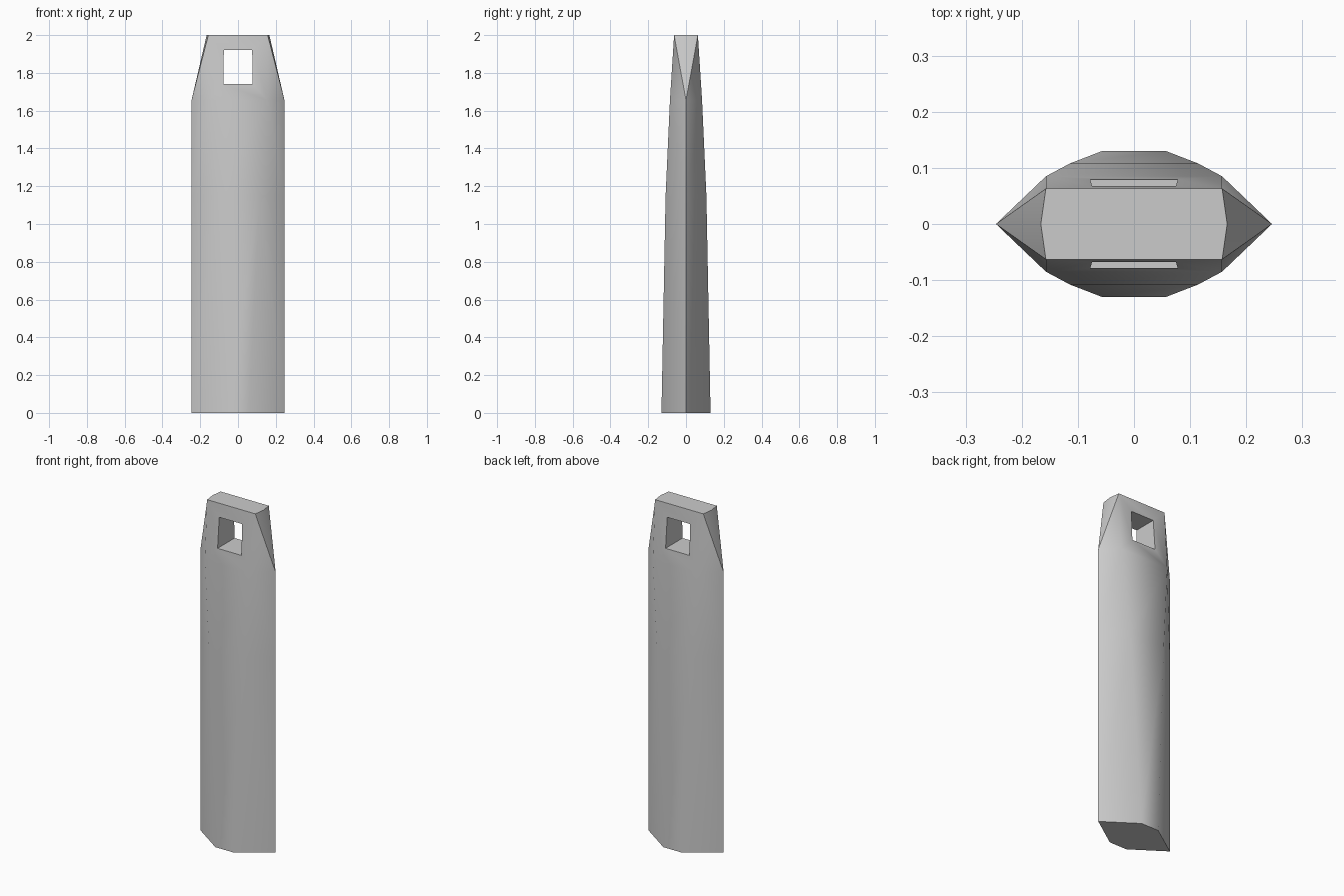
import bpy, bmesh
from mathutils import Vector

if "Cube" in bpy.data.objects:
    bpy.data.objects.remove(bpy.data.objects["Cube"])


def finish(bm, name):
    bmesh.ops.recalc_face_normals(bm, faces=bm.faces)
    mesh = bpy.data.meshes.new(name)
    bm.to_mesh(mesh)
    bm.free()
    obj = bpy.data.objects.new(name, mesh)
    bpy.context.collection.objects.link(obj)
    return obj


# Body: hexagonal rings (z, tip x, shoulder x, shoulder y) lofted upward
rings = [(0, 0.246, 0.057, 0.13), (1.15, 0.246, 0.114, 0.108),
         (1.655, 0.246, 0.157, 0.085), (2.0, 0.166, 0.157, 0.063)]
bm = bmesh.new()
loops = []
for z, tip, sx, sy in rings:
    pts = [(tip, 0), (sx, sy), (-sx, sy), (-tip, 0), (-sx, -sy), (sx, -sy)]
    loops.append([bm.verts.new((x, y, z)) for x, y in pts])

for lower, upper in zip(loops, loops[1:]):
    for i in range(6):
        j = (i + 1) % 6
        a, b, c, d = lower[i], lower[j], upper[j], upper[i]
        if i in (1, 4):                       # broad front and back
            bm.faces.new((a, b, c, d))
        elif i in (0, 3):                     # split from the tip vertex
            bm.faces.new((a, b, c))
            bm.faces.new((a, c, d))
        else:
            bm.faces.new((a, b, d))
            bm.faces.new((b, c, d))
bm.faces.new(loops[0])
bm.faces.new(loops[-1])

# Keep the end chamfers crisp
for tip, neighbours in ((0, (1, 5)), (3, (2, 4))):
    for n in neighbours:
        bm.edges.get((loops[2][tip], loops[3][n])).smooth = False
body = finish(bm, "tapered_body")

# Slightly tapered rectangular hole through the top
bm = bmesh.new()
bmesh.ops.create_cube(bm, size=1)
for v in bm.verts:
    top = v.co.z > 0
    x = 0.075 if top else 0.078
    v.co = Vector((x if v.co.x > 0 else -x, v.co.y, 1.92 if top else 1.74))
cutter = finish(bm, "hole_cutter")
cutter.hide_render = True

mod = body.modifiers.new("hole", 'BOOLEAN')
mod.operation = 'DIFFERENCE'
mod.solver = 'EXACT'
mod.object = cutter
bpy.context.view_layer.objects.active = body
body.select_set(True)
cutter.select_set(False)
bpy.ops.object.modifier_apply(modifier=mod.name)
bpy.data.objects.remove(cutter)
bpy.ops.object.shade_smooth_by_angle(angle=0.87)
